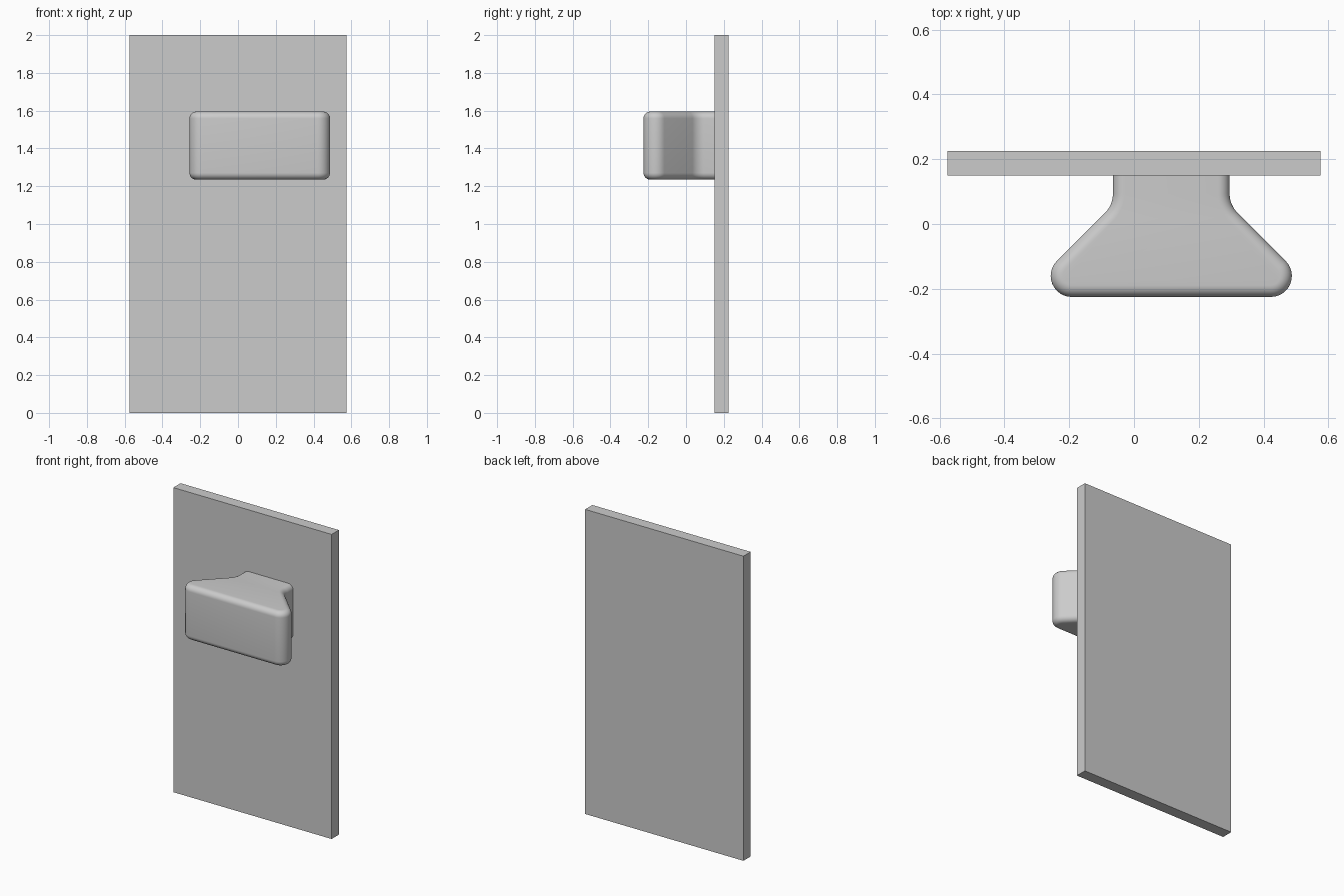
import bpy
from math import sin, cos, pi, radians

cube = bpy.data.objects.get("Cube")
if cube:
    bpy.data.objects.remove(cube)

grey = bpy.data.materials.new("light grey")
grey.use_nodes = True
grey.diffuse_color = (0.6, 0.6, 0.6, 1)
grey.node_tree.nodes["Principled BSDF"].inputs["Base Color"].default_value = grey.diffuse_color

# Door panel
bpy.ops.mesh.primitive_cube_add(size=1, location=(0, 0.1875, 1))
panel = bpy.context.object
panel.name = "door_panel"
panel.scale = (1.15, 0.075, 2)
bpy.ops.object.transform_apply(location=False, rotation=False, scale=True)
panel.data.materials.append(grey)


def arc(cx, cy, radius, start, end, side, steps=12):
    """Arc points with outward normals; side is -1 for a hollow arc."""
    angles = [radians(start + (end - start) * i / steps) for i in range(steps + 1)]
    return [(cx + radius * cos(a), cy + radius * sin(a), side * cos(a), side * sin(a))
            for a in angles]


# Half outline of the handle: round front corner, slope, hollow curve, neck
half = arc(0.307, -0.16, 0.065, -90, 45, 1)
half += arc(0.265, 0.094, 0.085, 225, 180, -1)
half.append((0.18, 0.155, 1, 0))
outline = half + [(-x, y, -nx, ny) for x, y, nx, ny in reversed(half)]

# Stack the outline, drawing it inwards along a quarter circle at both ends
CENTRE_X, BOTTOM, TOP, ROUND, STEPS = 0.115, 1.235, 1.595, 0.036, 8
lower = [(ROUND * (1 - sin(t)), BOTTOM + ROUND * (1 - cos(t)))
         for t in (pi / 2 * i / STEPS for i in range(STEPS + 1))]
levels = lower + [(d, BOTTOM + TOP - z) for d, z in reversed(lower)]
verts = [(CENTRE_X + x - nx * d, y - ny * d, z)
         for d, z in levels for x, y, nx, ny in outline]
n = len(outline)
faces = [(k * n + i, k * n + (i + 1) % n, (k + 1) * n + (i + 1) % n, (k + 1) * n + i)
         for k in range(len(levels) - 1) for i in range(n)]
faces += [tuple(reversed(range(n))), tuple(range(len(verts) - n, len(verts)))]

mesh = bpy.data.meshes.new("handle")
mesh.from_pydata(verts, [], faces)
mesh.materials.append(grey)
handle = bpy.data.objects.new("handle", mesh)
bpy.context.collection.objects.link(handle)

# Smooth curves, sharp joins
bpy.ops.object.select_all(action="DESELECT")
handle.select_set(True)
bpy.context.view_layer.objects.active = handle
bpy.ops.object.shade_smooth_by_angle(angle=radians(30))
